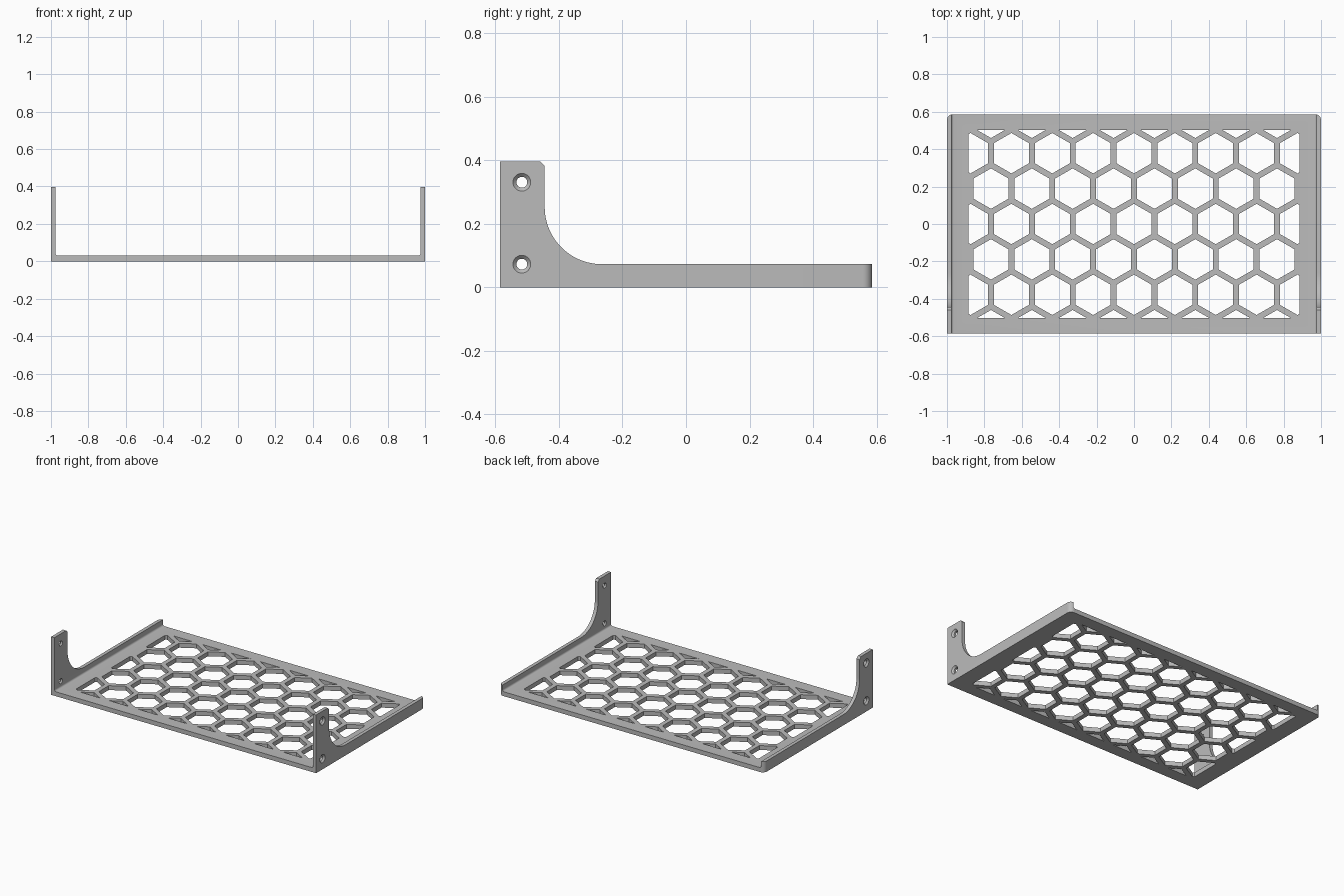
import bpy, bmesh, math
from mathutils import Matrix, Vector

default = bpy.data.objects.get("Cube")
if default:
    bpy.data.objects.remove(default)

HALF_X, HALF_Y, TOP = 1.0, 0.586, 0.397
FLOOR, WALL, RAIL = 0.03, 0.024, 0.073

grey = bpy.data.materials.new("plain_grey")
grey.use_nodes = True
grey.diffuse_color = (0.5, 0.5, 0.5, 1)
grey.node_tree.nodes["Principled BSDF"].inputs["Base Color"].default_value = (0.5, 0.5, 0.5, 1)


def make_object(name, bm, helper=False):
    bmesh.ops.recalc_face_normals(bm, faces=bm.faces)
    mesh = bpy.data.meshes.new(name)
    bm.to_mesh(mesh)
    bm.free()
    mesh.materials.append(grey)
    obj = bpy.data.objects.new(name, mesh)
    bpy.context.collection.objects.link(obj)
    obj.hide_render = helper
    return obj


def extrude_all(bm, offset):
    result = bmesh.ops.extrude_face_region(bm, geom=bm.faces[:], use_keep_orig=True)
    verts = [g for g in result["geom"] if isinstance(g, bmesh.types.BMVert)]
    bmesh.ops.translate(bm, verts=verts, vec=offset)


def cut(target, cutter):
    mod = target.modifiers.new(cutter.name, "BOOLEAN")
    mod.operation = "DIFFERENCE"
    mod.solver = "EXACT"
    mod.object = cutter
    bpy.context.view_layer.objects.active = target
    bpy.ops.object.modifier_apply(modifier=mod.name)
    bpy.data.objects.remove(cutter)


# Shelf body: side profile with ear, swept curve and low rail, extruded across
ear, radius = -0.445, 0.18
profile = [(-HALF_Y, 0), (-HALF_Y, TOP), (ear - 0.015, TOP), (ear, TOP - 0.015)]
for i in range(25):
    a = math.pi * (1 + i / 48)
    profile.append((ear + radius + radius * math.cos(a), RAIL + radius + radius * math.sin(a)))
profile += [(HALF_Y, RAIL), (HALF_Y, 0)]
bm = bmesh.new()
bm.faces.new([bm.verts.new((-HALF_X, y, z)) for y, z in profile])
extrude_all(bm, (2 * HALF_X, 0, 0))
back_corners = [e for e in bm.edges if all(v.co.y > HALF_Y - 0.001 for v in e.verts)
                and abs(e.verts[0].co.x - e.verts[1].co.x) < 0.001]
bmesh.ops.bevel(bm, geom=back_corners, offset=0.03, segments=8, profile=0.5, affect="EDGES")
shelf = make_object("vented_shelf", bm)

# Open space between the side walls, with a small fillet along the floor
bm = bmesh.new()
size = Matrix.Diagonal((2 * (HALF_X - WALL), 2, 1, 1))
bmesh.ops.create_cube(bm, size=1, matrix=Matrix.Translation((0, 0, FLOOR + 0.5)) @ size)
floor_edges = [e for e in bm.edges if all(v.co.z < 0.1 for v in e.verts)
               and abs(e.verts[0].co.x - e.verts[1].co.x) < 0.001]
bmesh.ops.bevel(bm, geom=floor_edges, offset=0.012, segments=4, profile=0.5, affect="EDGES")
cut(shelf, make_object("inner_space_cutter", bm, True))

# Honeycomb vents, clipped to a rectangle
pitch, hex_r = 0.2185, 0.108
clip_x, clip_y = 0.886, 0.502
bm = bmesh.new()
for row in range(-3, 4):
    for col in range(-5, 5):
        cx = pitch * (col + (0.5 if row % 2 else 0))
        cy = row * pitch * math.sqrt(0.75)
        if abs(cx) > 0.9:
            continue
        bm.faces.new([bm.verts.new((cx + hex_r * math.sin(k * math.pi / 3),
                                    cy + hex_r * math.cos(k * math.pi / 3), -0.1))
                      for k in range(6)])
for normal, dist in ((Vector((1, 0, 0)), clip_x), (Vector((0, 1, 0)), clip_y)):
    for side in (-1, 1):
        geom = bm.verts[:] + bm.edges[:] + bm.faces[:]
        bmesh.ops.bisect_plane(bm, geom=geom, plane_co=normal * dist * side,
                               plane_no=normal * side, clear_outer=True)
extrude_all(bm, (0, 0, 0.2))
cut(shelf, make_object("honeycomb_cutter", bm, True))


# Countersunk screw holes through both ears
def screw_cutter(name, r_inner, r_outer, x_inner, x_outer):
    bm = bmesh.new()
    for side in (-1, 1):
        for z in (0.073, 0.331):
            place = Matrix.Translation((side * (x_inner + x_outer) / 2, -0.517, z))
            turn = Matrix.Rotation(side * math.pi / 2, 4, "Y")
            bmesh.ops.create_cone(bm, cap_ends=True, segments=32, radius1=r_inner,
                                  radius2=r_outer, depth=x_outer - x_inner, matrix=place @ turn)
    return make_object(name, bm, True)


cut(shelf, screw_cutter("bore_cutter", 0.017, 0.017, 0.95, 1.05))
cut(shelf, screw_cutter("countersink_cutter", 0.017, 0.029, 0.989, 1.001))

# Smooth the curved surfaces, keep hard edges
bpy.ops.object.select_all(action="DESELECT")
shelf.select_set(True)
bpy.context.view_layer.objects.active = shelf
bpy.ops.object.shade_smooth_by_angle(angle=math.radians(25))
